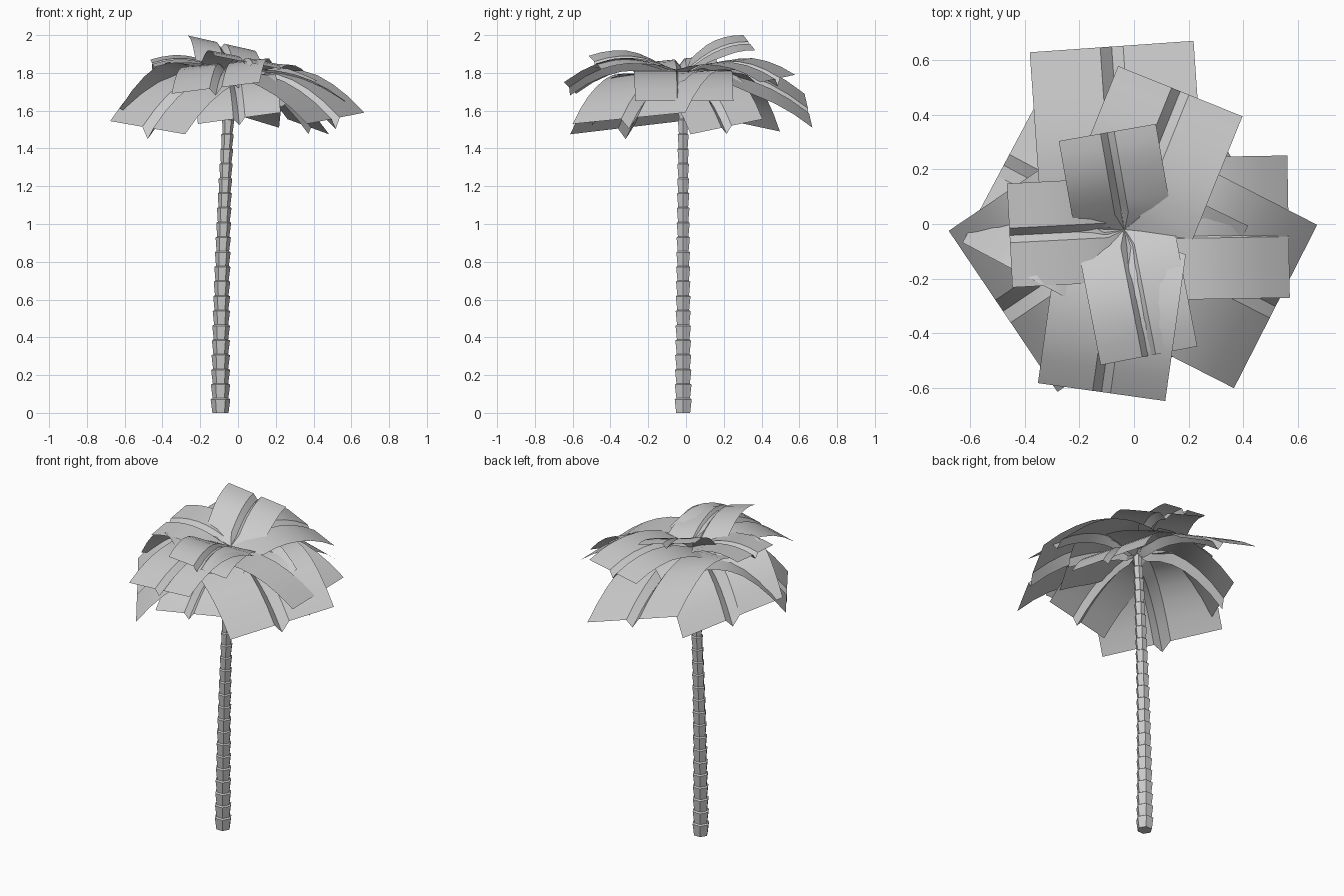
import bpy, bmesh, math
from mathutils import Vector

if "Cube" in bpy.data.objects:
    bpy.data.objects.remove(bpy.data.objects["Cube"])


def material(name, rgb):
    m = bpy.data.materials.new(name)
    m.use_nodes = True
    m.diffuse_color = (*rgb, 1)
    m.node_tree.nodes["Principled BSDF"].inputs["Base Color"].default_value = (*rgb, 1)
    return m


grey = material("pale grey", (0.6, 0.6, 0.6))


def finish(name, bm, angle):
    bmesh.ops.recalc_face_normals(bm, faces=bm.faces)
    # Open sheets should face up
    if name.startswith("frond") and sum(f.normal.z for f in bm.faces) < 0:
        bmesh.ops.reverse_faces(bm, faces=bm.faces)
    mesh = bpy.data.meshes.new(name)
    bm.to_mesh(mesh)
    bm.free()
    mesh.materials.append(grey)
    ob = bpy.data.objects.new(name, mesh)
    bpy.context.collection.objects.link(ob)
    bpy.ops.object.select_all(action='DESELECT')
    ob.select_set(True)
    bpy.context.view_layer.objects.active = ob
    bpy.ops.object.shade_smooth_by_angle(angle=math.radians(angle))


# Trunk: stacked flaring six-sided segments along a slightly leaning line
TOP, SEGMENTS, SIDES = 1.79, 23, 6


def trunk_ring(bm, z, r):
    cx = -0.093 + 0.055 * (z / TOP) ** 2
    return [bm.verts.new((cx + r * math.cos(math.tau * i / SIDES),
                          -0.015 + r * math.sin(math.tau * i / SIDES), z))
            for i in range(SIDES)]


bm = bmesh.new()
rings = []
for s in range(SEGMENTS):
    z0, z1 = TOP * s / SEGMENTS, TOP * (s + 1) / SEGMENTS
    r = 0.052 - 0.024 * s / SEGMENTS
    rings += [trunk_ring(bm, z0, r * 0.82), trunk_ring(bm, z1 - 0.006, r)]
for a, b in zip(rings, rings[1:]):
    for i in range(SIDES):
        j = (i + 1) % SIDES
        bm.faces.new((a[i], a[j], b[j], b[i]))
bm.faces.new(rings[0])
bm.faces.new(rings[-1])
finish("trunk", bm, 20)

# Fronds: broad arched sheets with a V-shaped midrib, pinched at the crown
CROWN = Vector((-0.035, -0.02, 1.79))
STEPS = 6
PINCH = 0.06


def frond(name, azimuth, length, width, z_mid, z_end, tilt):
    """tilt is the height gained by the left edge, seen from the crown"""
    a = math.radians(azimuth)
    out = Vector((math.cos(a), math.sin(a), 0))
    side = Vector((-math.sin(a), math.cos(a), 0))
    mid, end = z_mid - CROWN.z, z_end - CROWN.z
    first = PINCH / length
    bm = bmesh.new()
    rows = []
    for t in [0] + [first + (1 - first) * k / STEPS for k in range(STEPS + 1)]:
        z = (4 * mid - end) * t + (2 * end - 4 * mid) * t * t
        spread = 1 if t else 0.04
        row = []
        for s, drop in ((-0.5, 0), (-0.07, 0), (0, 1), (0.07, 0), (0.5, 0)):
            p = CROWN + out * length * t + side * s * width * spread
            p.z += z + 2 * s * tilt * min(1, t * 2) - drop * 0.085 * width * spread
            row.append(bm.verts.new(p))
        rows.append(row)
    for r, q in zip(rows, rows[1:]):
        for i in range(len(r) - 1):
            bm.faces.new((r[i], r[i + 1], q[i + 1], q[i]))
    finish("frond_" + name, bm, 25)


# Drooping lower layer
frond("low_front_left", -27, 0.62, 0.67, 1.77, 1.56, 0.03)
frond("low_front_right", 214, 0.535, 0.71, 1.75, 1.51, -0.035)
frond("low_front", -85, 0.48, 0.44, 1.74, 1.56, 0.03)
frond("low_back", 94, 0.67, 0.60, 1.78, 1.60, 0.09)
frond("low_back_left", 30, 0.47, 0.44, 1.73, 1.515, 0.04)
frond("low_back_right", 152, 0.50, 0.64, 1.79, 1.55, 0.06)
# Middle layer
frond("left", 1, 0.60, 0.52, 1.80, 1.65, 0)
frond("front", -98, 0.60, 0.47, 1.85, 1.72, 0.03)
frond("back_left", 68, 0.545, 0.49, 1.86, 1.77, 0.02)
# Short upper layer
frond("short_left", -26, 0.40, 0.42, 1.76, 1.69, 0.07)
frond("short_front", -79, 0.47, 0.36, 1.88, 1.855, -0.035)
frond("short_right", 183, 0.42, 0.38, 1.87, 1.85, -0.02)
frond("short_back", 100, 0.36, 0.36, 1.92, 1.96, 0.04)
